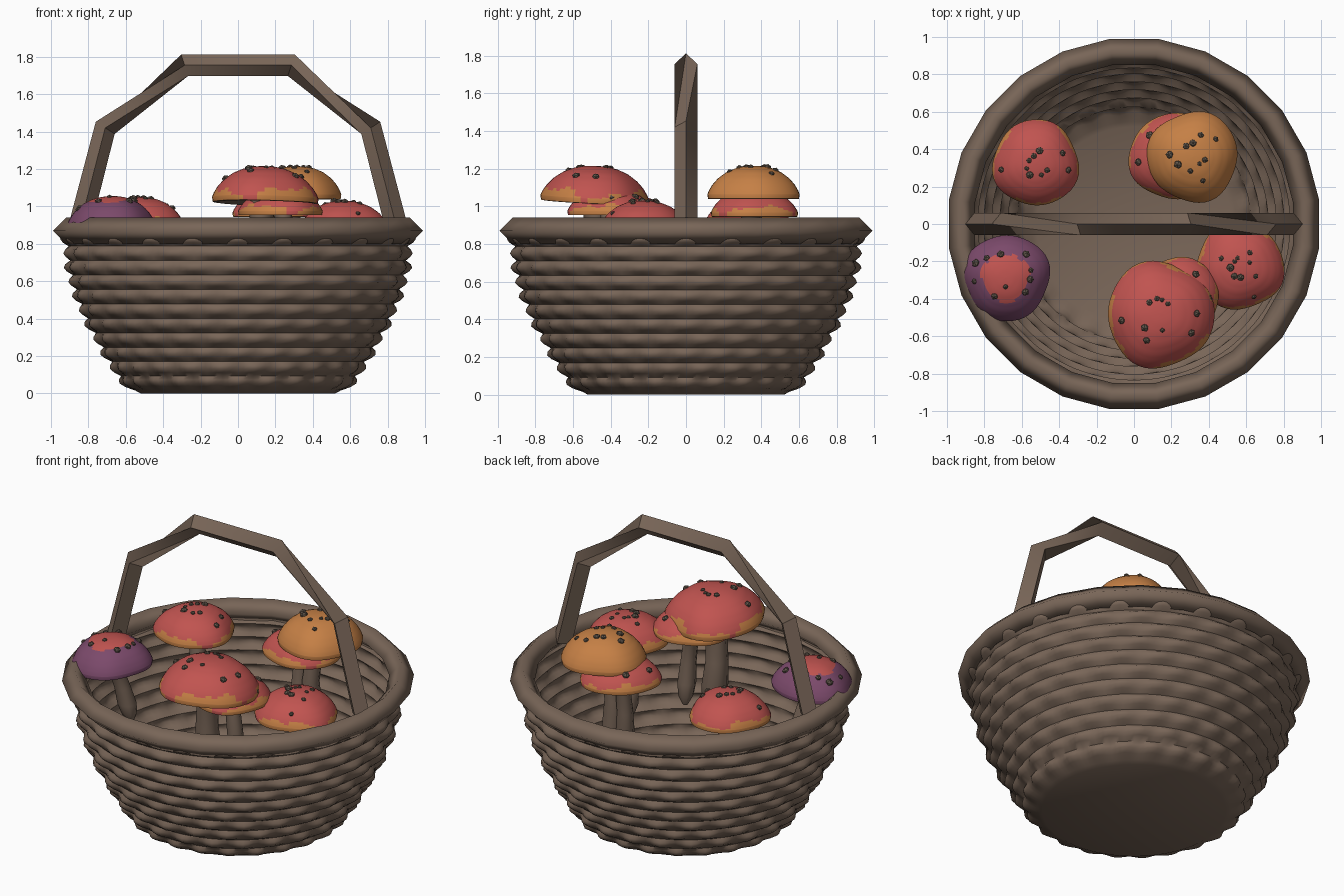
import bpy, bmesh, math, random
from mathutils import Vector, Matrix

if "Cube" in bpy.data.objects:
    bpy.data.objects.remove(bpy.data.objects["Cube"])

random.seed(4)
TAU = 2 * math.pi


def mat(name, r, g, b):
    m = bpy.data.materials.new(name)
    m.diffuse_color = (r, g, b, 1)
    m.use_nodes = True
    m.node_tree.nodes["Principled BSDF"].inputs["Base Color"].default_value = m.diffuse_color
    return m


BROWN = mat("wicker brown", 0.19, 0.132, 0.097)
RED = mat("cap red", 0.53, 0.088, 0.08)
ORANGE = mat("cap orange", 0.56, 0.215, 0.06)
PURPLE = mat("cap purple", 0.2, 0.068, 0.147)
SPOT = mat("spot grey brown", 0.115, 0.09, 0.068)


def lerp(table, t):
    """Piecewise linear lookup in a list of (t, value)."""
    for (a, va), (b, vb) in zip(table, table[1:]):
        if t <= b:
            return va + (vb - va) * (t - a) / (b - a)
    return table[-1][1]


def skin(name, rings, mats, closed=False, cap=True, rule=None, angle=40):
    """Join rings of points into a tube-like mesh."""
    bm = bmesh.new()
    vs = [[bm.verts.new(p) for p in ring] for ring in rings]
    n = len(rings[0])
    count = len(rings) if closed else len(rings) - 1
    for i in range(count):
        a, b = vs[i], vs[(i + 1) % len(rings)]
        for j in range(n):
            k = (j + 1) % n
            f = bm.faces.new((a[j], a[k], b[k], b[j]))
            if rule:
                f.material_index = rule(i, j)
    if cap and not closed:
        bm.faces.new(vs[0][::-1])
        bm.faces.new(vs[-1])
    bmesh.ops.recalc_face_normals(bm, faces=bm.faces[:])
    me = bpy.data.meshes.new(name)
    bm.to_mesh(me)
    bm.free()
    for m in mats:
        me.materials.append(m)
    ob = bpy.data.objects.new(name, me)
    bpy.context.collection.objects.link(ob)
    bpy.context.view_layer.objects.active = ob
    ob.select_set(True)
    bpy.ops.object.shade_smooth_by_angle(angle=math.radians(angle))
    ob.select_set(False)
    return ob


# Woven bowl: horizontal strands that bulge in alternating cells
WALL = [(0, .555), (.04, .61), (.1, .66), (.2, .72), (.3, .775), (.4, .83),
        (.5, .87), (.6, .905), (.7, .925), (.88, .945)]
ROWS, SUB, SEG, CELLS = 11, 4, 144, 24
rings = [[(0.52 * math.cos(TAU * j / SEG), 0.52 * math.sin(TAU * j / SEG), 0) for j in range(SEG)]]
for i in range(ROWS * SUB + 1):
    row, v = divmod(i / SUB, 1)
    z = 0.015 + 0.85 * i / (ROWS * SUB)
    bulge = math.sin(math.pi * v)
    ring = []
    for j in range(SEG):
        a = TAU * j / SEG
        r = lerp(WALL, z) - 0.028 + bulge * (0.026 + 0.014 * math.cos(CELLS * a + math.pi * row))
        ring.append((r * math.cos(a), r * math.sin(a), z))
    rings.append(ring)
bowl = skin("woven_bowl", rings, [BROWN], cap=False, angle=60)
bm = bmesh.new()
bm.from_mesh(bowl.data)
low = [e for e in bm.edges if e.is_boundary and max(v.co.z for v in e.verts) < 0.005]
bmesh.ops.contextual_create(bm, geom=low)
bm.to_mesh(bowl.data)
bm.free()

# Rim: 24-sided ring with a diamond section
rings = []
for i in range(24):
    a = TAU * (i + 0.5) / 24
    rings.append([((0.928 + 0.07 * math.cos(b)) * math.cos(a),
                   (0.928 + 0.07 * math.cos(b)) * math.sin(a),
                   0.87 + 0.07 * math.sin(b)) for b in (0, TAU / 4, TAU / 2, TAU * 3 / 4)])
skin("rim", rings, [BROWN], closed=True, angle=100)

# Handle: twisted four-sided strip bent into an arch
path = [Vector(p) for p in ((-.85, 0, .88), (-.71, 0, 1.42), (-.285, 0, 1.755),
                            (.285, 0, 1.755), (.71, 0, 1.42), (.85, 0, .88))]
twist = [0, 0, 1, 1, 2, 2]
rings = []
for i, p in enumerate(path):
    t = (path[min(i + 1, 5)] - path[max(i - 1, 0)]).normalized()
    side, up = Vector((0, 1, 0)), t.cross(Vector((0, 1, 0)))
    rings.append([p + 0.06 * (math.cos(b) * side + math.sin(b) * up)
                  for b in [(k + twist[i]) * TAU / 4 for k in range(4)]])
skin("handle", rings, [BROWN], angle=50)

# Mushroom cap profile from the crown (fraction of radius, fraction of height)
DOME = [(0, 1), (.2, .985), (.4, .92), (.6, .79), (.78, .59), (.9, .38), (.97, .2), (1, .08)]


def mushroom(name, x, y, z, r, h, colors, foot, stem_r, tilt=(0, 0), crown=False):
    ph = random.uniform(0, TAU)
    move = Matrix.Translation((x, y, z)) @ Matrix.Rotation(tilt[0], 4, 'X') @ Matrix.Rotation(tilt[1], 4, 'Y')
    n, m = 48, 20

    def surf(u, a, inner=False):
        k = r * u * (1 + 0.035 * math.sin(3 * a + ph) * u + 0.015 * math.sin(5 * a - ph))
        zz = h * (0.12 * u if inner else lerp(DOME, u))
        return move @ Vector((k * math.cos(a), k * math.sin(a), zz))

    us = [0.01 + 0.99 * math.sin(math.pi / 2 * i / m) for i in range(m + 1)]
    rings = [[surf(u, TAU * j / n) for j in range(n)] for u in us]
    # rolled lip and brown underside
    for u, dz in ((.985, -.01), (.93, -.012), (.6, .02), (.1, .04)):
        rings.append([surf(u, TAU * j / n, True) + Vector((0, 0, dz - .12 * h * u)) for j in range(n)])

    # Ragged colour border around the lip
    def rule(i, j):
        if i > m:
            return 2
        a = TAU * j / n
        wave = math.sin(3 * a + ph) + 0.7 * math.sin(7 * a + 2 * ph) + 0.4 * math.sin(13 * a)
        edge = (0.52 if crown else 0.95) + (0.03 if crown else 0.04) * wave
        return 1 if us[min(i, m)] > edge else 0

    skin(name + "_cap", rings, [colors[0], colors[1], BROWN], rule=rule, angle=60)

    # Bent stem narrowing to its foot
    top = move @ Vector((0, 0, 0.25 * h))
    base = Vector(foot)
    bend = Vector((random.uniform(-.03, .03), random.uniform(-.03, .03), 0))
    rings = []
    for t, k in ((0, .95), (.25, .8), (.5, .85), (.75, 1), (.9, .8), (1, .3)):
        c = top.lerp(base, t) + bend * math.sin(math.pi * t)
        rings.append([c + Vector((stem_r * k * math.cos(TAU * j / 8), stem_r * k * math.sin(TAU * j / 8), 0))
                      for j in range(8)])
    skin(name + "_stem", rings, [BROWN], angle=60)

    # Small warts scattered over the dome
    bm = bmesh.new()
    for i in range(10):
        u, a = random.uniform(.15, .8), i * 2.4 + ph
        s = random.uniform(.013, .024)
        place = Matrix.Translation(surf(u, a)) @ Matrix.Rotation(a, 4, 'Z') @ Matrix.Rotation(u * .7, 4, 'Y')
        bmesh.ops.create_icosphere(bm, subdivisions=1, radius=s,
                                   matrix=place @ Matrix.Diagonal((1, 1, .8, 1)))
    me = bpy.data.meshes.new(name + "_spots")
    bm.to_mesh(me)
    bm.free()
    me.materials.append(SPOT)
    bpy.context.collection.objects.link(bpy.data.objects.new(name + "_spots", me))


RO = (RED, ORANGE)
mushroom("large_red_mushroom", .14, -.485, 1.03, .285, .185, RO, (.14, -.45, .47), .078, (-.05, .02))
mushroom("hidden_red_mushroom", .23, -.40, .965, .225, .13, RO, (.27, -.38, .49), .055)
mushroom("orange_mushroom", .315, .36, 1.05, .242, .165, (ORANGE, ORANGE), (.28, .36, .5), .06)
mushroom("back_red_mushroom", .205, .36, .955, .23, .14, RO, (.2, .33, .48), .055)
mushroom("right_red_mushroom", .565, -.225, .88, .235, .15, RO, (.5, -.18, .45), .058)
mushroom("left_red_mushroom", -.525, .325, .9, .23, .15, RO, (-.47, .28, .48), .058)
mushroom("purple_mushroom", -.68, -.285, .895, .23, .16, (RED, PURPLE), (-.6, -.2, .52), .055, (.02, -.05), crown=True)
